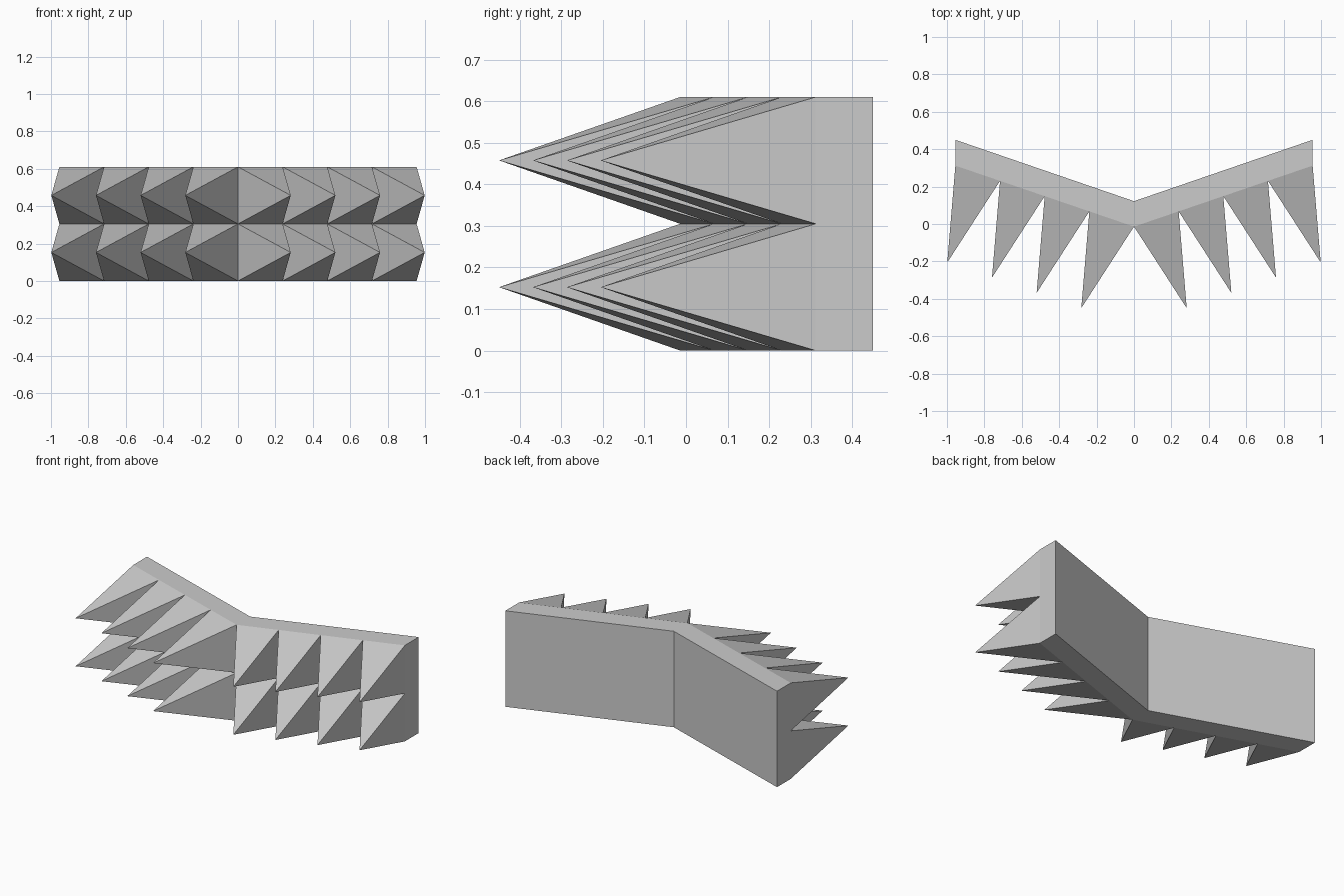
import bpy
from mathutils import Vector

if "Cube" in bpy.data.objects:
    bpy.data.objects.remove(bpy.data.objects["Cube"])

H = 0.61                      # wall height
COLS, ROWS = 4, 2             # spikes on each wing
F0, F1 = Vector((0, -0.014, 0)), Vector((0.955, 0.312, 0))   # front line of a wing
B0, B1 = Vector((0, 0.122, 0)), Vector((0.955, 0.45, 0))     # back line of a wing
TIP = Vector((0.1625, -0.4765, 0))  # spike tip relative to the middle of its base


def mirrored(name, verts, faces):
    """Flat-shaded mesh of the right wing, mirrored to the left."""
    mesh = bpy.data.meshes.new(name)
    mesh.from_pydata(verts, [], faces)
    obj = bpy.data.objects.new(name, mesh)
    bpy.context.collection.objects.link(obj)
    mod = obj.modifiers.new("Mirror", 'MIRROR')
    mod.use_clip = True
    return obj


# Backing wall: top, bottom, end and back (spikes close the front)
outline = [F0, F1, B1, B0]
up = Vector((0, 0, H))
mirrored("backing_wall", outline + [p + up for p in outline],
         [(4, 5, 6, 7), (3, 2, 1, 0), (1, 2, 6, 5), (2, 3, 7, 6)])

# Spikes: a grid over the front, each cell drawn out to a skewed tip
verts = [F0.lerp(F1, c / COLS) + up * (r / ROWS)
         for r in range(ROWS + 1) for c in range(COLS + 1)]
faces = []
for r in range(ROWS):
    for c in range(COLS):
        a = r * (COLS + 1) + c
        ring = [a, a + 1, a + COLS + 2, a + COLS + 1]
        tip = len(verts)
        verts.append(sum((verts[i] for i in ring), Vector()) / 4 + TIP)
        faces += [(ring[i], ring[(i + 1) % 4], tip) for i in range(4)]
mirrored("spikes", verts, faces)
